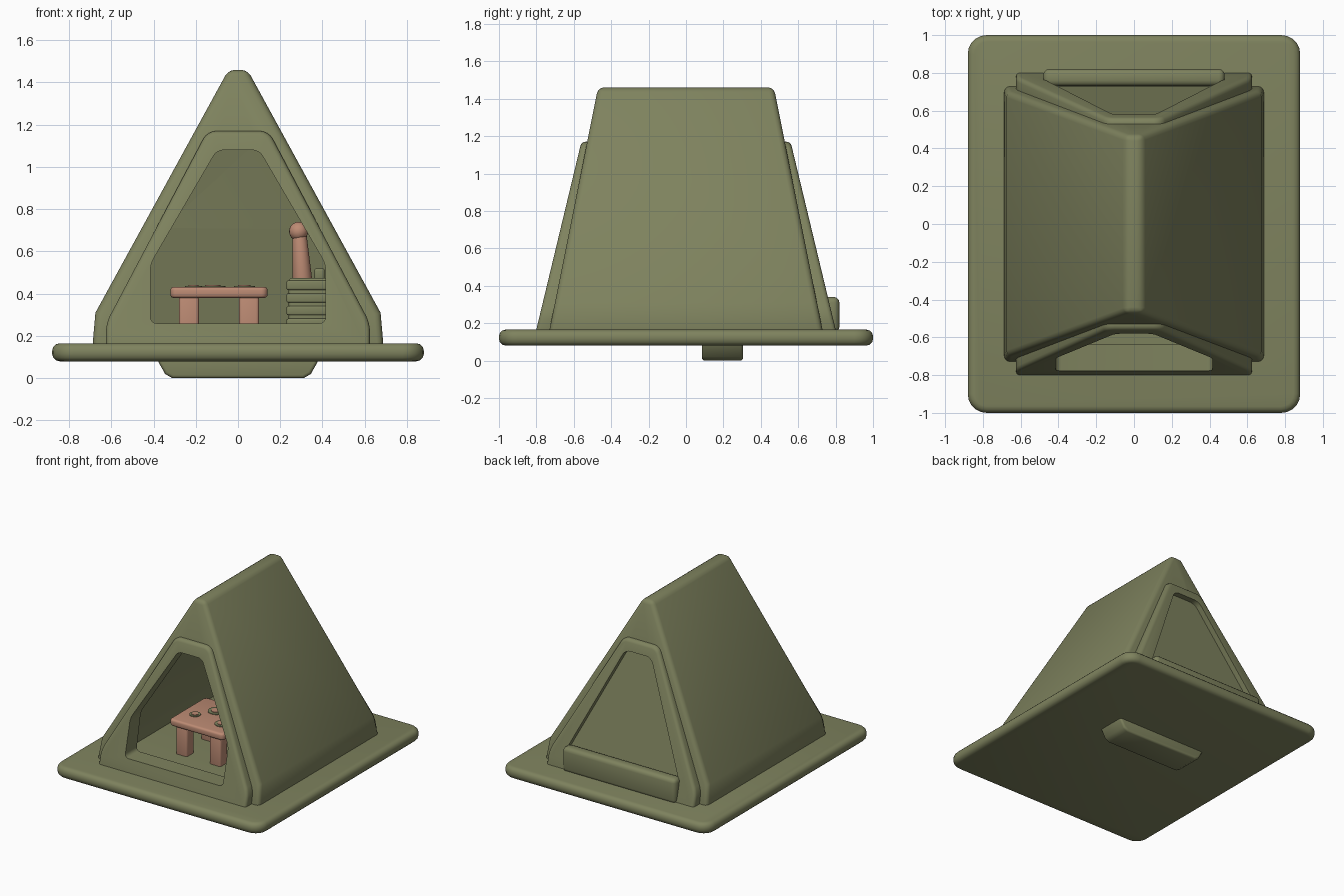
import bpy, bmesh, math
from mathutils import Vector

if "Cube" in bpy.data.objects:
    bpy.data.objects.remove(bpy.data.objects["Cube"])


def material(name, rgb):
    m = bpy.data.materials.new(name)
    m.diffuse_color = (*rgb, 1)
    m.use_nodes = True
    m.node_tree.nodes["Principled BSDF"].inputs["Base Color"].default_value = m.diffuse_color
    return m


GREEN = material("olive canvas", (0.21, 0.225, 0.112))
WOOD = material("warm tan", (0.51, 0.26, 0.175))


def finish(name, bm, mat, bevel=0.0, cutters=(), helper=False):
    """Turn a bmesh into an object, round it, cut it, and smooth it."""
    bmesh.ops.recalc_face_normals(bm, faces=bm.faces)
    me = bpy.data.meshes.new(name)
    bm.to_mesh(me)
    bm.free()
    ob = bpy.data.objects.new(name, me)
    bpy.context.collection.objects.link(ob)
    me.materials.append(mat)
    if bevel:
        b = ob.modifiers.new("round", 'BEVEL')
        b.width, b.segments = bevel, 3
        b.limit_method, b.angle_limit = 'ANGLE', math.radians(35)
    for c in cutters:
        m = ob.modifiers.new("cut", 'BOOLEAN')
        m.operation, m.solver, m.object = 'DIFFERENCE', 'EXACT', c
    bpy.ops.object.select_all(action='DESELECT')
    ob.select_set(True)
    bpy.context.view_layer.objects.active = ob
    bpy.ops.object.convert(target='MESH')
    bpy.ops.object.shade_smooth_by_angle(angle=math.radians(35))
    ob.hide_render = helper
    return ob


def prism(pts, y0, y1, lean=0.0, corner=0.0):
    """(x, z) outline pushed from y0 to y1; y leans in with height."""
    bm = bmesh.new()
    n = len(pts)
    a = [bm.verts.new((x, y0 + lean * z, z)) for x, z in pts]
    b = [bm.verts.new((x, y1 + lean * z, z)) for x, z in pts]
    bm.faces.new(a)
    bm.faces.new(b[::-1])
    for i in range(n):
        bm.faces.new((a[i], b[i], b[(i + 1) % n], a[(i + 1) % n]))
    if corner:
        edges = [e for e in bm.edges if {e.verts[0] in a, e.verts[1] in a} == {True, False}]
        bmesh.ops.bevel(bm, geom=edges, offset=corner, segments=4, profile=0.5, affect='EDGES')
    return bm


def hull(levels):
    """Solid through rectangles given as (half x, half y, z)."""
    bm = bmesh.new()
    for x, y, z in levels:
        for sx in (-1, 1):
            for sy in (-1, 1):
                bm.verts.new((sx * x, sy * y, z))
    bmesh.ops.convex_hull(bm, input=bm.verts)
    bmesh.ops.dissolve_limit(bm, angle_limit=0.02, verts=bm.verts, edges=bm.edges)
    return bm


def box(x0, x1, y0, y1, z0, z1, corner=0.0):
    bm = bmesh.new()
    bmesh.ops.create_cube(bm, size=1)
    for v in bm.verts:
        v.co = Vector(((x0 + x1) / 2 + v.co.x * (x1 - x0),
                       (y0 + y1) / 2 + v.co.y * (y1 - y0),
                       (z0 + z1) / 2 + v.co.z * (z1 - z0)))
    if corner:
        up = [e for e in bm.edges if abs(e.verts[0].co.z - e.verts[1].co.z) > 1e-4]
        bmesh.ops.bevel(bm, geom=up, offset=corner, segments=5, profile=0.5, affect='EDGES')
    return bm


def round_part(r1, r2, p0, p1, seg=24):
    """Tapered round bar between two points."""
    p0, p1 = Vector(p0), Vector(p1)
    bm = bmesh.new()
    bmesh.ops.create_cone(bm, cap_ends=True, segments=seg, radius1=r1, radius2=r2,
                          depth=(p1 - p0).length)
    rot = (p1 - p0).to_track_quat('Z', 'Y').to_matrix()
    for v in bm.verts:
        v.co = rot @ v.co + (p0 + p1) / 2
    return bm


def mirrored(half):
    return half + [(-x, z) for x, z in reversed(half)]


# ground sheet and the peg below it
finish("ground_sheet", box(-0.88, 0.88, -1, 1, 0.08, 0.165, 0.1), GREEN, 0.035)
finish("peg", prism(mirrored([(0.31, 0.0), (0.345, 0.02), (0.39, 0.1)]), 0.085, 0.305),
       GREEN, 0.015)

# cutters: hollow inside, doorway, rear panel recess
inside = finish("inside_cutter",
                hull([(0.61, 0.67, 0.1), (0.59, 0.63, 0.3), (0.03, 0.42, 1.37)]),
                GREEN, helper=True)
door = finish("door_cutter",
              prism(mirrored([(0.415, 0.26), (0.415, 0.54), (0.10, 1.08)]), -1.2, -0.52,
                    0.2, 0.03), GREEN, helper=True)
recess = finish("recess_cutter",
                prism(mirrored([(0.49, 0.28), (0.11, 1.09)]), 0.795, 1.2, -0.24, 0.04),
                GREEN, helper=True)

# tent canvas
finish("canvas",
       hull([(0.69, 0.735, 0.14), (0.675, 0.70, 0.31), (0.045, 0.47, 1.46)]),
       GREEN, 0.03, (inside, door, recess))

# raised end frames
outline = mirrored([(0.625, 0.12), (0.625, 0.26), (0.145, 1.17)])
finish("front_frame", prism(outline, -0.84, -0.72, 0.24, 0.04), GREEN, 0.022, (inside, door))
finish("back_frame", prism(outline, 0.72, 0.84, -0.24, 0.04), GREEN, 0.022, (inside, recess))

# rolled hem under the rear panel
finish("rear_hem", box(-0.48, 0.48, 0.73, 0.82, 0.15, 0.34), GREEN, 0.03)

# table with four legs
finish("table_top", box(-0.32, 0.14, -0.38, 0.06, 0.38, 0.432, 0.03), WOOD, 0.015)
for i, x in enumerate((-0.23, 0.055)):
    for j, y in enumerate((-0.31, -0.01)):
        finish(f"table_leg_{i}{j}", box(x - 0.05, x + 0.045, y - 0.045, y + 0.045, 0.15, 0.39),
               WOOD, 0.015)

# plates on the table
for i, (x, y, r) in enumerate(((-0.12, -0.09, 0.06), (-0.21, -0.22, 0.04), (0.03, -0.24, 0.05))):
    finish(f"plate_{i}", round_part(r, r, (x, y, 0.43), (x, y, 0.437)), GREEN)
    finish(f"plate_middle_{i}", round_part(r * 0.6, r * 0.6, (x, y, 0.435), (x, y, 0.441)), WOOD)

# slatted crate with a round-headed post
finish("crate", box(0.24, 0.44, 0.0, 0.2, 0.15, 0.475), GREEN, 0.015)
for i in range(5):
    z = 0.20 + i * 0.06
    finish(f"crate_slat_{i}", box(0.23, 0.45, -0.01, 0.21, z - 0.022, z + 0.022), GREEN, 0.008)
finish("crate_grip", box(0.36, 0.41, 0.06, 0.14, 0.46, 0.52), GREEN, 0.012)
finish("post", round_part(0.047, 0.033, (0.305, 0.1, 0.46), (0.29, 0.1, 0.69)), WOOD, 0.008)
ball = bmesh.new()
bmesh.ops.create_uvsphere(ball, u_segments=20, v_segments=12, radius=0.045)
bmesh.ops.translate(ball, verts=ball.verts, vec=(0.287, 0.1, 0.695))
finish("post_head", ball, WOOD)

# the cutters are no longer needed
for c in (inside, door, recess):
    bpy.data.objects.remove(c, do_unlink=True)
